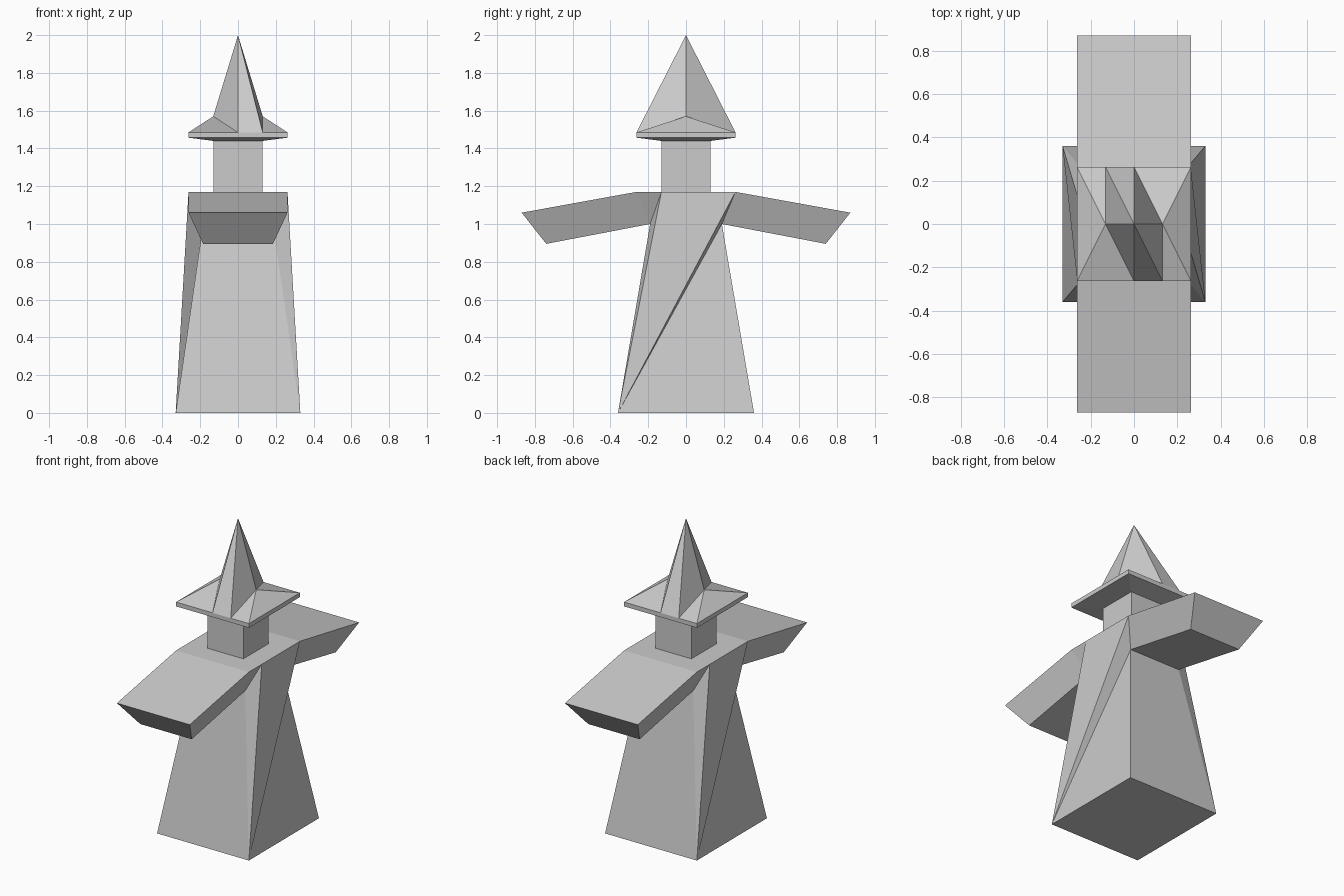
import bpy
import bmesh
from mathutils import Matrix

if "Cube" in bpy.data.objects:
    bpy.data.objects.remove(bpy.data.objects["Cube"], do_unlink=True)

stone = bpy.data.materials.new("light_grey")
stone.use_nodes = True
GREY = (0.6, 0.6, 0.6, 1)
stone.diffuse_color = GREY
stone.node_tree.nodes["Principled BSDF"].inputs["Base Color"].default_value = GREY


def finish(name, bm):
    bmesh.ops.remove_doubles(bm, verts=bm.verts, dist=0.0005)
    bmesh.ops.recalc_face_normals(bm, faces=bm.faces)
    mesh = bpy.data.meshes.new(name)
    bm.to_mesh(mesh)
    bm.free()
    mesh.materials.append(stone)
    obj = bpy.data.objects.new(name, mesh)
    bpy.context.collection.objects.link(obj)
    return obj


def add_faces(bm, faces):
    for points in faces:
        bm.faces.new([bm.verts.new(p) for p in points])


def half_turn(bm):
    """Repeat everything rotated by 180 degrees about the vertical axis."""
    copy = bmesh.ops.duplicate(bm, geom=bm.verts[:] + bm.edges[:] + bm.faces[:])
    verts = [g for g in copy["geom"] if isinstance(g, bmesh.types.BMVert)]
    bmesh.ops.transform(bm, matrix=Matrix.Diagonal((-1, -1, 1, 1)), verts=verts)


def mx(p):
    return (-p[0], p[1], p[2])


def my(p):
    return (p[0], -p[1], p[2])


def band(a, b):
    """Quad spanning from the left side to the right side."""
    return (a, b, mx(b), mx(a))


# Tapered robe with twisted sides and two drooping arms
BASE, PIT, SHOULDER = (0.33, -0.36, 0), (0.185, -0.19, 1.0), (0.262, -0.262, 1.17)
HAND_TOP, HAND_LOW = (0.262, -0.87, 1.06), (0.185, -0.74, 0.895)
MID = (0.262, -0.13, 1.17)
arm_side = (SHOULDER, HAND_TOP, HAND_LOW, PIT)

bm = bmesh.new()
add_faces(bm, [
    band(BASE, PIT), band(SHOULDER, HAND_TOP),
    band(HAND_TOP, HAND_LOW), band(HAND_LOW, PIT),
    arm_side, [mx(p) for p in arm_side],
    (BASE, my(BASE), my(PIT)),
    (BASE, my(PIT), my(SHOULDER)),
    (BASE, my(SHOULDER), MID),
    (BASE, MID, PIT),
    (MID, SHOULDER, PIT),
])
half_turn(bm)
add_faces(bm, [
    (BASE, my(BASE), mx(my(BASE)), mx(BASE)),
    (SHOULDER, MID, my(SHOULDER), mx(my(SHOULDER)), mx(my(MID)), mx(SHOULDER)),
])
finish("robe_and_arms", bm)

# Square head block
bm = bmesh.new()
bmesh.ops.create_cube(bm, size=1, matrix=Matrix.Translation((0, 0, 1.305))
                      @ Matrix.Diagonal((0.26, 0.26, 0.27, 1)))
finish("head", bm)

# Pointed hat: brim with sloped underside, raised sides and a ridged peak
APEX, SIDE = (0, 0, 2), (0.131, 0, 1.57)
RIDGE, INNER, OUTER = (0, -0.262, 1.485), (0.131, -0.262, 1.485), (0.262, -0.262, 1.485)
LIP, UNDER = (0.262, -0.262, 1.457), (0.131, -0.131, 1.44)

bm = bmesh.new()
add_faces(bm, [
    # peak, front left and front right
    (APEX, RIDGE, INNER), (APEX, INNER, SIDE),
    (APEX, RIDGE, mx(SIDE)), (RIDGE, mx(INNER), mx(SIDE)),
    # raised brim
    (SIDE, INNER, OUTER), (SIDE, my(INNER), my(OUTER)),
    (SIDE, OUTER, my(OUTER)),
    # brim edge and underside
    (OUTER, INNER, RIDGE, mx(INNER), mx(OUTER), mx(LIP), LIP),
    (OUTER, my(OUTER), my(LIP), LIP),
    band(LIP, UNDER),
    (LIP, my(LIP), my(UNDER), UNDER),
])
half_turn(bm)
add_faces(bm, [(UNDER, my(UNDER), mx(my(UNDER)), mx(UNDER))])
finish("hat", bm)
